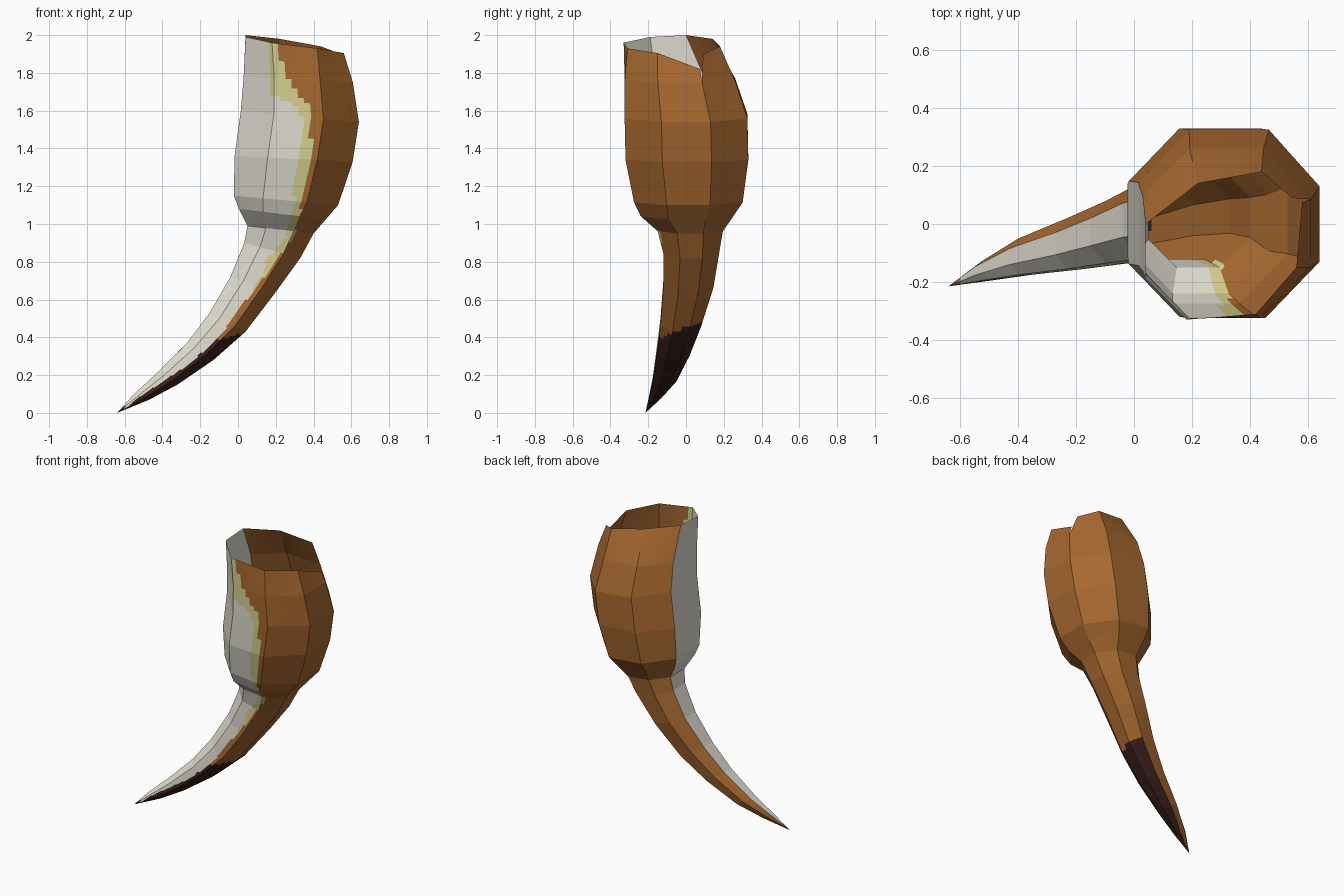
import bpy, bmesh
from mathutils import Vector

if "Cube" in bpy.data.objects:
    bpy.data.objects.remove(bpy.data.objects["Cube"])

# Flat colours (linear)
def material(name, srgb):
    m = bpy.data.materials.new(name)
    m.diffuse_color = [(c / 255 / 12.92 if c < 11 else ((c / 255 + 0.055) / 1.055) ** 2.4) for c in srgb] + [1]
    m.use_nodes = True
    m.node_tree.nodes["Principled BSDF"].inputs["Base Color"].default_value = m.diffuse_color
    return m

BROWN, CREAM, YELLOW, DARK = range(4)
mats = [material("rust brown", (166, 104, 47)), material("cream", (224, 221, 208)),
        material("pale yellow", (214, 208, 142)), material("dark brown", (56, 32, 27))]

# Octagonal cross-section in unit coordinates, starting at the left rear corner
OCT = [(0, .72), (.28, 1), (.72, 1), (1, .7), (1, .3), (.7, 0), (.28, 0), (0, .28)]

# Uneven open rim, same corner order
RIM = [(.04, .0, 2.0), (.22, .14, 1.98), (.44, .18, 1.94), (.58, .075, 1.82),
       (.56, -.15, 1.905), (.42, -.31, 1.93), (.18, -.33, 1.96), (.04, -.19, 1.99)]
RIM_SPLIT = (.545, .09, 1.9)     # upper side of the split corner

# Tilted rings: left x, left z, right x, right z, front y, rear y
RINGS = [(.03, 1.78, .608, 1.75, -.325, .26), (.015, 1.6, .64, 1.54, -.325, .325),
         (-.018, 1.36, .607, 1.33, -.32, .33), (-.022, 1.15, .53, 1.10, -.275, .30),
         (.005, 1.08, .465, 1.025, -.24, .25), (.05, .99, .40, .95, -.15, .195),
         (.033, .90, .33, .82, -.12, .175), (-.04, .72, .20, .64, -.12, .145),
         (-.15, .53, .04, .43, -.135, .08), (-.27, .37, -.13, .28, -.155, .02),
         (-.43, .21, -.32, .15, -.175, -.05), (-.55, .10, -.47, .07, -.195, -.13)]
TIP = (-.64, -.215, 0)

# Paint edges seen from the front: z, end of cream, end of yellow
EDGE = [(0, -.62, -.62), (.08, -.53, -.53), (.17, -.39, -.39), (.25, -.27, -.27),
        (.4, -.1, -.1), (.5, -.03, -.03), (.62, .06, .06), (.73, .13, .15), (.82, .16, .21),
        (.92, .25, .29), (1.05, .285, .33), (1.2, .305, .35), (1.3, .32, .375), (1.5, .35, .39),
        (1.62, .33, .385), (1.68, .18, .33), (1.8, .175, .25), (1.93, .17, .21), (2.1, .17, .2)]

def edge_at(z):
    for (z0, a0, b0), (z1, a1, b1) in zip(EDGE, EDGE[1:]):
        if z <= z1:
            t = (z - z0) / (z1 - z0)
            return a0 + t * (a1 - a0), b0 + t * (b1 - b0)
    return EDGE[-1][1:]

def colour(p, side):
    cream, yellow = edge_at(p.z)
    if side >= 4:                        # front and left sides carry the pale patch
        if p.x < cream and p.x > -.6:
            return CREAM
        if p.x < yellow and p.x > -.6:
            return YELLOW
    if 2 <= side <= 5 and p.z < .455 + .43 * p.y:
        return DARK
    return BROWN

# Shell: loft through rim, rings and tip
bm = bmesh.new()
rows = [[bm.verts.new(p) for p in RIM]]
for xl, zl, xr, zr, yf, yb in RINGS:
    rows.append([bm.verts.new((xl + u * (xr - xl), yf + v * (yb - yf), zl + u * (zr - zl)))
                 for u, v in OCT])
split, tip = bm.verts.new(RIM_SPLIT), bm.verts.new(TIP)
for i, (upper, lower) in enumerate(zip(rows, rows[1:])):
    for k in range(8):
        n = (k + 1) % 8
        top_next = split if (i == 0 and k == 2) else upper[n]
        bm.faces.new((upper[k], top_next, lower[n], lower[k])).material_index = k
for k in range(8):
    bm.faces.new((rows[-1][k], rows[-1][(k + 1) % 8], tip)).material_index = k

# Divide the flat panels finely so the paint edge can follow its curve
bmesh.ops.subdivide_edges(bm, edges=bm.edges[:], cuts=7, use_grid_fill=True)
for f in bm.faces:
    f.material_index = colour(f.calc_center_median(), f.material_index)
    f.smooth = False
bmesh.ops.recalc_face_normals(bm, faces=bm.faces[:])
outward = sum((f.normal.dot(f.calc_center_median() - Vector((.3, 0, 1.4)))
               for f in bm.faces if f.calc_center_median().z > 1.1))
if outward < 0:
    bmesh.ops.reverse_faces(bm, faces=bm.faces[:])

mesh = bpy.data.meshes.new("curved_tail")
bm.to_mesh(mesh)
bm.free()
for m in mats:
    mesh.materials.append(m)
bpy.context.collection.objects.link(bpy.data.objects.new("curved_tail", mesh))
